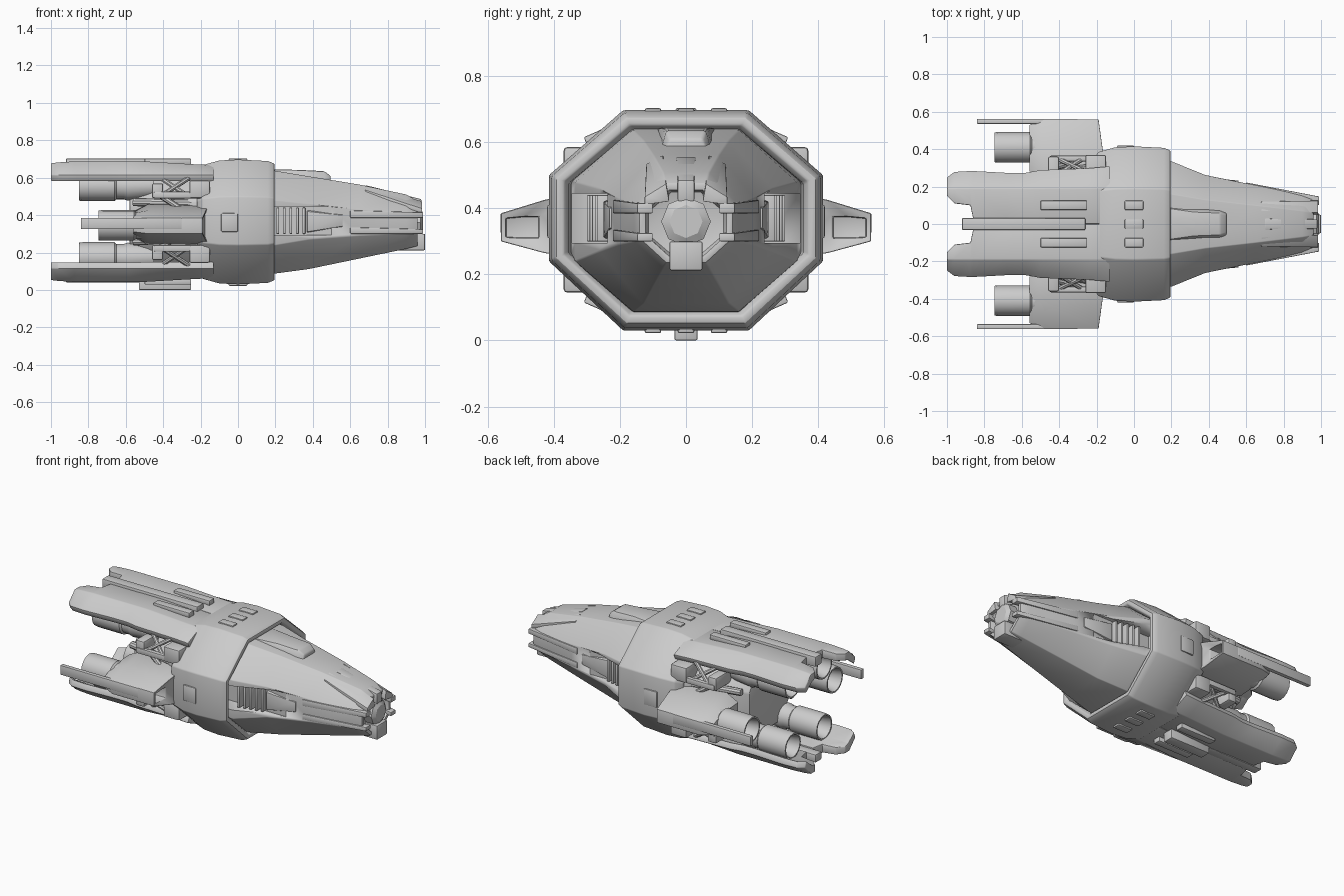
import bpy, bmesh, math
from mathutils import Vector

if "Cube" in bpy.data.objects:
    bpy.data.objects.remove(bpy.data.objects["Cube"])

MID = 0.73  # vertical mirror: z -> MID - z


def finish(name, bm, angle=30, bevel=0):
    bmesh.ops.recalc_face_normals(bm, faces=bm.faces)
    me = bpy.data.meshes.new(name)
    bm.to_mesh(me)
    bm.free()
    ob = bpy.data.objects.new(name, me)
    bpy.context.collection.objects.link(ob)
    bpy.ops.object.select_all(action='DESELECT')
    bpy.context.view_layer.objects.active = ob
    ob.select_set(True)
    if bevel:
        m = ob.modifiers.new("bevel", 'BEVEL')
        m.width, m.segments, m.limit_method = bevel, 2, 'ANGLE'
        m.angle_limit = math.radians(25)
        bpy.ops.object.modifier_apply(modifier=m.name)
    bpy.ops.object.shade_smooth_by_angle(angle=math.radians(angle))
    return ob


def loft(name, rings, my=1, flip=False, bevel=0, angle=30):
    """Skin a list of (x, [(y, z), ...]) sections and cap both ends."""
    bm = bmesh.new()
    loops = [[bm.verts.new((p[2] if len(p) > 2 else x, p[0] * my, MID - p[1] if flip else p[1])) for p in pts]
             for x, pts in rings]
    for a, b in zip(loops, loops[1:]):
        for i in range(len(a)):
            j = (i + 1) % len(a)
            bm.faces.new((a[i], a[j], b[j], b[i]))
    bm.faces.new(loops[0])
    bm.faces.new(loops[-1])
    return finish(name, bm, angle, bevel)


def box(name, x0, x1, y0, y1, z0, z1, bevel=0.006, my=1, flip=False):
    sec = [(y0, z0), (y1, z0), (y1, z1), (y0, z1)]
    return loft(name, [(x0, sec), (x1, sec)], my, flip, bevel)


def octo(f, h, z0, za, zb, z1):
    return [(f, z1), (h, zb), (h, za), (f, z0), (-f, z0), (-h, za), (-h, zb), (-f, z1)]


def circle(r, cy, cz, n=16):
    return [(cy + r * math.cos(2 * math.pi * i / n), cz + r * math.sin(2 * math.pi * i / n)) for i in range(n)]


def rod(name, p, q, r=0.013, n=8):
    p, q = Vector(p), Vector(q)
    bm = bmesh.new()
    bmesh.ops.create_cone(bm, cap_ends=True, segments=n, radius1=r, radius2=r, depth=(q - p).length)
    rot = (q - p).to_track_quat('Z', 'Y')
    for v in bm.verts:
        v.co = rot @ v.co + (p + q) / 2
    return finish(name, bm)


def collar(d):
    return octo(.19 - d * .45, .415 - d, .03 + d, .24 + d * .4, .50 - d * .4, .697 - d)


# Octagonal collar with a recessed front opening
loft("collar", [(-.22, collar(.07)), (-.19, collar(.03)), (-.10, collar(.005)), (.0, collar(0)),
                (.16, collar(.008)), (.195, collar(.022)), (.195, collar(.045)),
                (.17, collar(.06)), (.08, collar(.065))], bevel=.006)

# Tapered forward hull with an inset nose face
hull = loft("forward_hull", [
    (.05, octo(.165, .35, .08, .25, .49, .65)),
    (.20, octo(.16, .335, .088, .24, .48, .637)),
    (.38, octo(.13, .262, .112, .27, .46, .607)),
    (.65, octo(.10, .207, .168, .29, .43, .563)),
    (.90, octo(.07, .157, .22, .30, .41, .51)),
    (.96, octo(.06, .142, .235, .31, .40, .475)),
    (.96, octo(.05, .122, .255, .32, .39, .455)),
    (.92, octo(.045, .115, .26, .32, .39, .45))], bevel=.004)

# Side bays cut into the hull
for s in (1, -1):
    cut = box("bay_cutter", .09, .50, .235, .45, .295, .445, 0, my=s)
    cut.hide_render = True
    m = hull.modifiers.new("bay", 'BOOLEAN')
    m.object, m.operation, m.solver = cut, 'DIFFERENCE', 'EXACT'
    bpy.context.view_layer.objects.active = hull
    bpy.ops.object.modifier_apply(modifier=m.name)
    bpy.data.objects.remove(cut)

# Canopy blister on top of the hull
loft("canopy", [(.15, [(.10, .60), (.09, .645), (-.09, .645), (-.10, .60)]),
                (.32, [(.095, .58), (.065, .642), (-.065, .642), (-.095, .58)]),
                (.46, [(.08, .56), (.06, .635), (-.06, .635), (-.08, .56)]),
                (.495, [(.07, .56), (.05, .61), (-.05, .61), (-.07, .56)])], bevel=.008)

# Nose tip: chin block, sensor core, top bar
box("chin_block", .84, 1.0, -.05, .05, .212, .30)
loft("sensor_core", [(.9, circle(.075, 0, .36, 8)), (.975, circle(.075, 0, .36, 8)), (.99, circle(.05, 0, .36, 8))])
loft("nose_top_bar", [(.70, [(.03, .52), (.03, .556), (-.03, .556), (-.03, .52)]),
                      (.98, [(.025, .42), (.025, .485), (-.025, .485), (-.025, .42)])], bevel=.005)

for s in (1, -1):
    # Ribs inside the side bays
    for i in range(5):
        box("bay_rib", .205 + i * .035, .22 + i * .035, .22, .30 - i * .008, .30, .44, .003, my=s)
    loft("bay_fairing", [(.37, [(.20, .30), (.25, .31), (.25, .42), (.20, .44)]),
                         (.56, [(.19, .33), (.232, .34), (.232, .40), (.19, .42)])], my=s, bevel=.004)
    # Brow and cheek strips running to the nose
    loft("brow_strip", [(.68, [(.055, .50), (.12, .50), (.12, .535), (.07, .562)]),
                        (.985, [(.05, .42), (.125, .41), (.125, .435), (.06, .475)])], my=s, bevel=.004)
    for z0, z1 in ((.385, .425), (.30, .335)):
        loft("cheek_strip", [(.60, [(.17, z0), (.222, z0), (.222, z1), (.17, z1)]),
                             (.99, [(.10, z0), (.147, z0), (.147, z1 - .01), (.10, z1 - .01)])], my=s, bevel=.004)
    box("collar_side_pad", -.09, .0, .40, .42, .31, .41, my=s)

# Rear engine core
loft("engine_core", [(-.15, octo(.18, .36, .08, .25, .48, .65)),
                     (-.30, octo(.16, .30, .12, .26, .47, .61)),
                     (-.46, octo(.15, .25, .13, .27, .46, .60)),
                     (-.58, octo(.12, .20, .16, .28, .45, .57))], bevel=.008)


def plate(inner, w, drop=0):
    t = .687 - drop
    return [(inner, t), (.19, t), (w, .615), (w - .015, .58), (.18, .625), (inner, .635)]


def nozzle(name, x0, x1, r, y, z):
    """Hollow thruster opening towards -x."""
    loft(name, [(x0 + .16, circle(r * .55, y, z)), (x0 + .03, circle(r * .78, y, z)),
                (x0, circle(r * .86, y, z)), (x0, circle(r * .97, y, z)), (x0 + .02, circle(r, y, z)),
                (x0 + .19, circle(r, y, z)), (x0 + .20, circle(r * .88, y, z)),
                (x0 + .24, circle(r * .88, y, z)), (x0 + .26, circle(r * .97, y, z)),
                (x1, circle(r * .8, y, z))])


for s in (1, -1):
    for flip in (False, True):
        # Long armour plates above and below the engines
        loft("armour_plate", [(-.13, plate(.0, .31, .02)), (-.24, plate(.0, .30, .015)), (-.50, plate(.0, .29)),
                              (-.58, plate(.02, .275)), (-.68, plate(.03, .275)), (-.86, plate(.03, .285)),
                              (-.875, plate(.10, .285)), (-.96, plate(.11, .28, .005)),
                              (-1.0, plate(.15, .25, .01))], s, flip, .005)
        z = MID - .555 if flip else .555
        nozzle("main_thruster", -.85, -.45, .08, .155 * s, z)
        # Raised deck strips
        box("deck_strip", -.50, -.25, .075, .125, .67, .702, my=s, flip=flip)
        # Open strut frame behind the collar
        zf = (lambda v: MID - v) if flip else (lambda v: v)
        box("frame_shoulder", -.26, -.15, .20, .37, .49, .585, .01, s, flip)
        box("frame_rail", -.45, -.16, .335, .365, .49, .525, .006, s, flip)
        box("frame_end", -.46, -.40, .18, .36, .49, .57, .01, s, flip)
        rod("frame_strut", (-.40, .345 * s, zf(.51)), (-.26, .28 * s, zf(.60)))
        rod("frame_strut", (-.28, .345 * s, zf(.51)), (-.40, .27 * s, zf(.59)))
        rod("fuel_pipe", (-.56, .25 * s, zf(.47)), (-.18, .31 * s, zf(.46)), .022, 10)
        rod("cross_strut", (-.44, .30 * s, zf(.52)), (-.30, .33 * s, zf(.43)), .015)

    # Side pod with a recessed front intake
    root = [(.28, .24), (.28, .46), (.43, .425), (.56, .385), (.56, .30), (.43, .265)]
    lip = [(.445, .31), (.445, .375), (.49, .375), (.545, .37), (.545, .312), (.49, .31)]
    loft("side_pod", [(-.56, [(.28, .28), (.28, .42), (.42, .41), (.53, .375), (.53, .31), (.42, .29)]),
                      (-.48, root), (-.20, [(y, z, -.15 - (y - .28) * .14) for y, z in root]),
                      (-.19, lip), (-.30, lip)], s, bevel=.004)
    box("side_fin", -.84, -.30, .535, .562, .325, .385, .005, s)
    nozzle("side_thruster", -.745, -.42, .082, .41 * s, .345)

# Centre spines, top and bottom
box("top_spine", -.92, -.26, -.032, .032, .64, .703)
box("bottom_spine", -.92, -.5, -.03, .03, .04, .09)
box("bottom_keel_box", -.53, -.25, -.035, .035, 0, .07)

# Small fittings on the collar's top and bottom faces
for y in (-.1, 0, .1):
    box("collar_fitting_top", -.05, .05, y - .025, y + .025, .68, .703)
    box("collar_fitting_bottom", -.05, .05, y - .025, y + .025, .022, .05)
